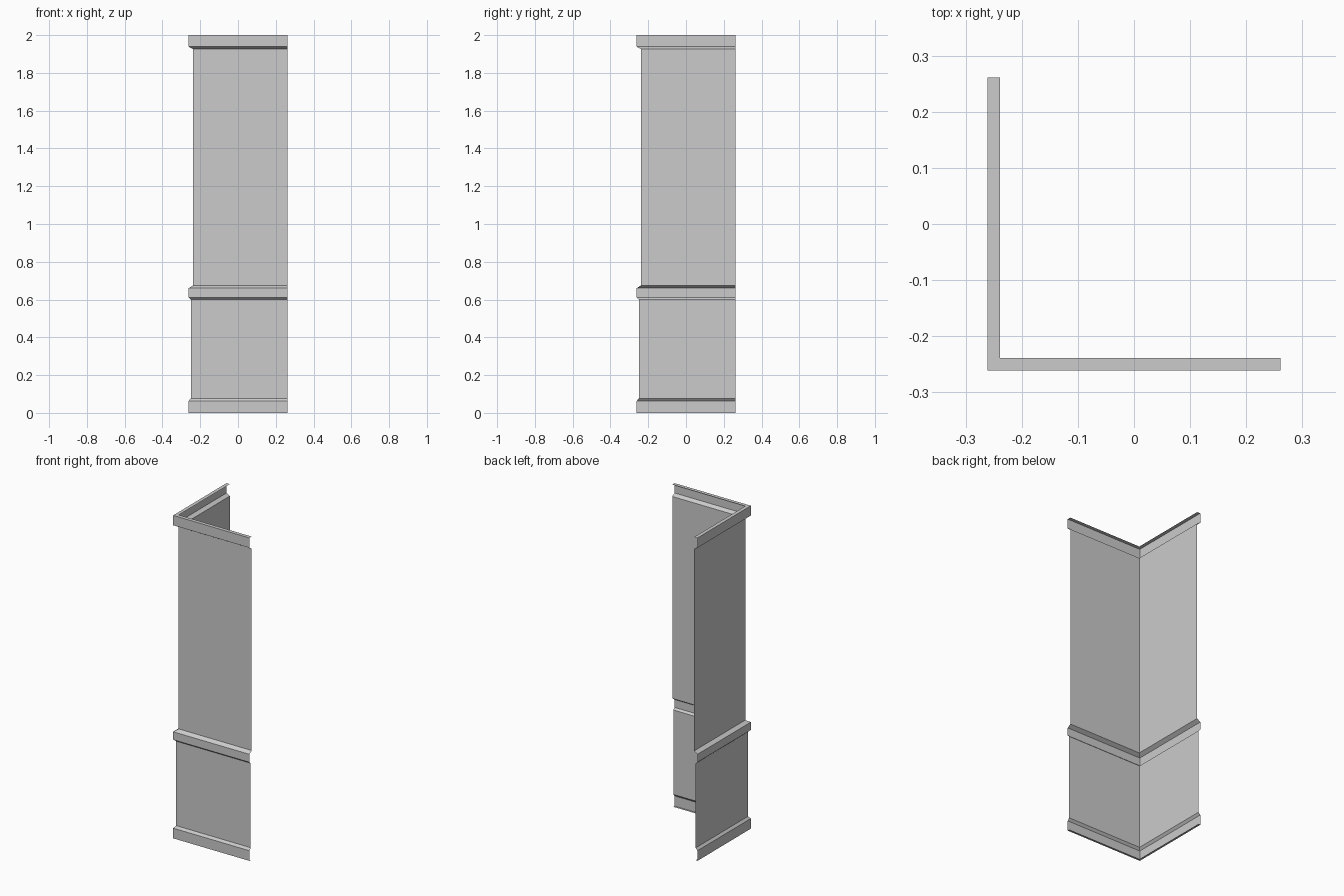
import bpy

if "Cube" in bpy.data.objects:
    bpy.data.objects.remove(bpy.data.objects["Cube"])

END = 0.2615     # outer limit of both legs
UPPER = 0.239    # upper wall plane
LOWER = 0.249    # lower wall plane


def corner_strip(name, profile):
    """Sweep an (offset, z) profile, listed bottom to top, round the mitred L corner."""
    verts, faces = [], []
    for d, z in profile:
        verts += [(-d, END, z), (-d, -d, z), (END, -d, z)]
    for i in range(len(profile) - 1):
        for j in range(2):
            a = 3 * i + j
            faces.append((a, a + 1, a + 4, a + 3))
    mesh = bpy.data.meshes.new(name)
    mesh.from_pydata(verts, [], faces)
    mesh.update()
    obj = bpy.data.objects.new(name, mesh)
    bpy.context.collection.objects.link(obj)
    return obj


# Base moulding with underside lip and sloped top
corner_strip("base_moulding", [(LOWER, 0), (END, 0), (END, 0.063), (LOWER, 0.077)])
# Lower wall panel
corner_strip("lower_panel", [(LOWER, 0.077), (LOWER, 0.60)])
# Middle rail, sloped above and below
corner_strip("middle_rail", [(LOWER, 0.60), (END, 0.611), (END, 0.66), (UPPER, 0.675)])
# Upper wall panel
corner_strip("upper_panel", [(UPPER, 0.675), (UPPER, 1.926)])
# Top moulding with flat cap
corner_strip("top_moulding", [(UPPER, 1.926), (END, 1.939), (END, 2.0), (UPPER, 2.0)])
